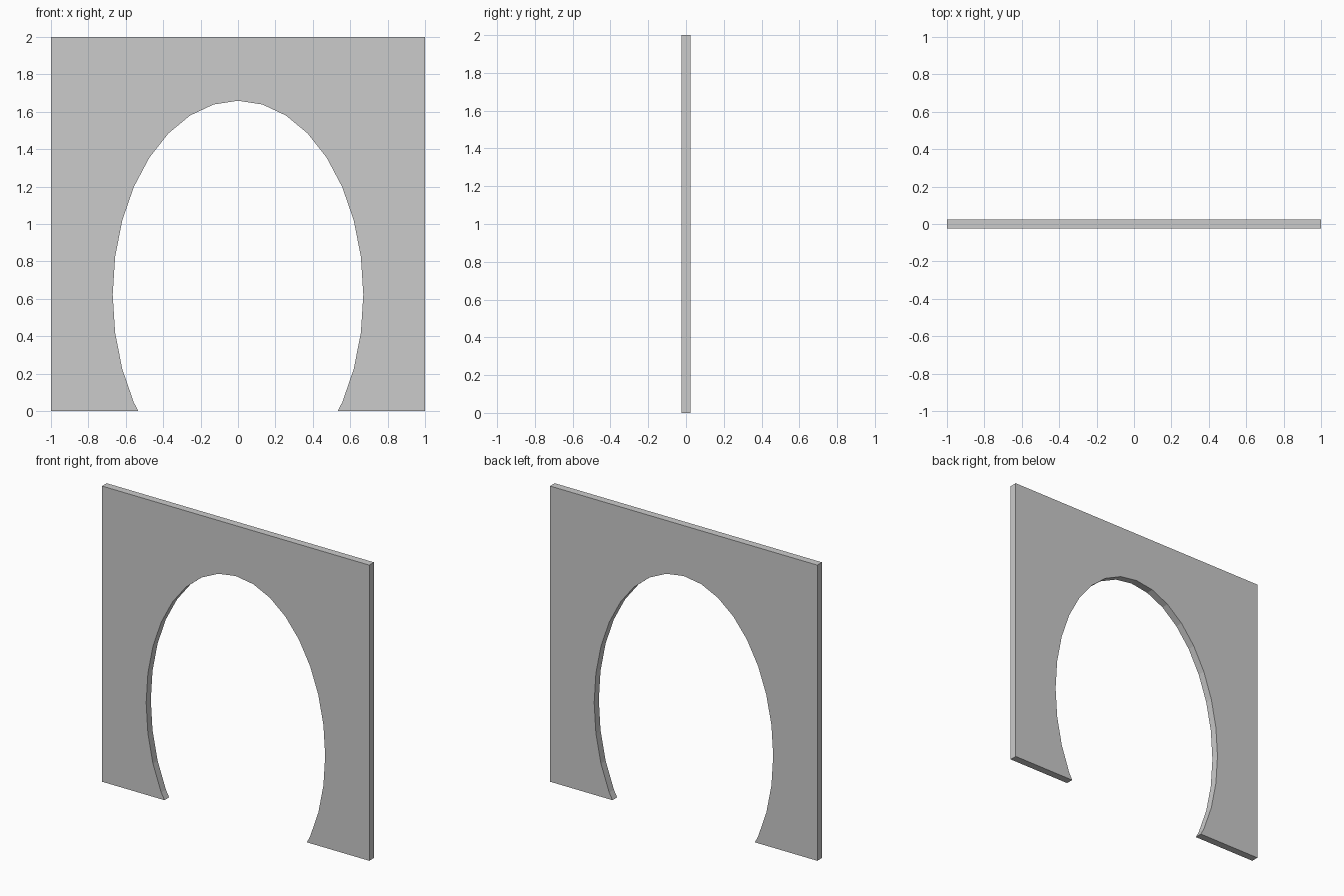
import bpy, bmesh, math

if "Cube" in bpy.data.objects:
    bpy.data.objects.remove(bpy.data.objects["Cube"])

HALF_W, HEIGHT, THICK = 1.0, 2.0, 0.05
RX, RZ, CZ, SIDES = 0.67, 1.037, 0.622, 32


def ellipse_point(i):
    a = 2 * math.pi * i / SIDES
    return RX * math.cos(a), CZ + RZ * math.sin(a)


# Oval opening: the ellipse vertices above the floor, right to left
arch = [ellipse_point(i) for i in range(-3, SIDES // 2 + 4)]

# Where the oval's next side meets the floor
(x0, z0), (x1, z1) = ellipse_point(-3), ellipse_point(-4)
foot = x0 + (x1 - x0) * z0 / (z0 - z1)

# Panel outline with the opening cut into its bottom edge
outline = [(foot, 0)] + arch + [(-foot, 0), (-HALF_W, 0), (-HALF_W, HEIGHT),
                                (HALF_W, HEIGHT), (HALF_W, 0)]

# Extrude the outline through the panel thickness
bm = bmesh.new()
face = bm.faces.new([bm.verts.new((x, -THICK / 2, z)) for x, z in outline])
ext = bmesh.ops.extrude_face_region(bm, geom=[face], use_keep_orig=True)
bmesh.ops.translate(bm, vec=(0, THICK, 0),
                    verts=[v for v in ext["geom"] if isinstance(v, bmesh.types.BMVert)])
bmesh.ops.recalc_face_normals(bm, faces=bm.faces)

mesh = bpy.data.meshes.new("arch_panel")
bm.to_mesh(mesh)
bm.free()
bpy.context.collection.objects.link(bpy.data.objects.new("arch_panel", mesh))
